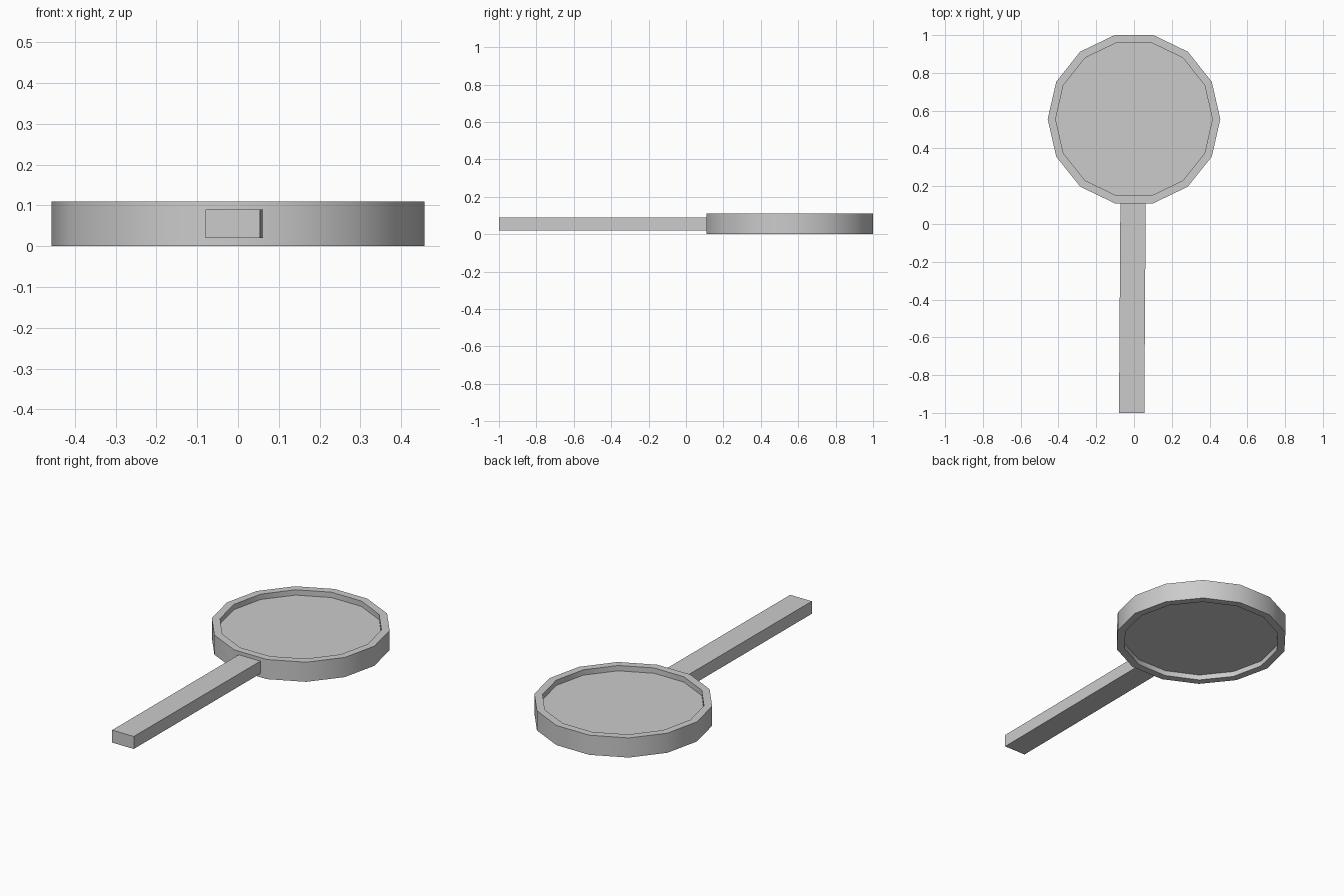
import bpy, bmesh, math

if "Cube" in bpy.data.objects:
    bpy.data.objects.remove(bpy.data.objects["Cube"])

SIDES, CY = 14, 0.555


def finish(name, bm, smooth=False):
    bmesh.ops.recalc_face_normals(bm, faces=bm.faces[:])
    me = bpy.data.meshes.new(name)
    bm.to_mesh(me)
    bm.free()
    ob = bpy.data.objects.new(name, me)
    bpy.context.collection.objects.link(ob)
    if smooth:
        bpy.ops.object.select_all(action='DESELECT')
        ob.select_set(True)
        bpy.context.view_layer.objects.active = ob
        bpy.ops.object.shade_smooth_by_angle(angle=math.radians(30))
    return ob


def lathe(name, profile):
    """Revolve a closed (radius, z) profile around the lens centre."""
    bm = bmesh.new()
    rings = []
    for i in range(SIDES):
        a = math.tau * i / SIDES
        rings.append([bm.verts.new((r * math.cos(a), CY + r * math.sin(a), z))
                      for r, z in profile])
    n = len(profile)
    for i in range(SIDES):
        p, q = rings[i], rings[(i + 1) % SIDES]
        for j in range(n):
            k = (j + 1) % n
            bm.faces.new((p[j], q[j], q[k], p[k]))
    return finish(name, bm, True)


# Round frame
lathe("frame", [(0.457, 0), (0.457, 0.11), (0.415, 0.11), (0.415, 0)])

# Lens disc, recessed on both sides
bm = bmesh.new()
bmesh.ops.create_cone(bm, cap_ends=True, segments=SIDES,
                      radius1=0.416, radius2=0.416, depth=0.05)
# put a corner on the x axis, like the frame
first = bm.verts[:][0].co
turn = -math.atan2(first.y, first.x)
for v in bm.verts:
    a = math.atan2(v.co.y, v.co.x) + turn
    v.co.x, v.co.y = 0.416 * math.cos(a), CY + 0.416 * math.sin(a)
    v.co.z += 0.055
finish("lens", bm, True)

# Handle bar, leaning very slightly sideways
bm = bmesh.new()
bmesh.ops.create_cube(bm, size=1)
for v in bm.verts:
    far = v.co.y > 0
    v.co.x = v.co.x * 0.134 + (-0.005 if far else -0.0125)
    v.co.y = 0.13 if far else -1.0
    v.co.z = 0.09 if v.co.z > 0 else 0.02
finish("handle", bm)
